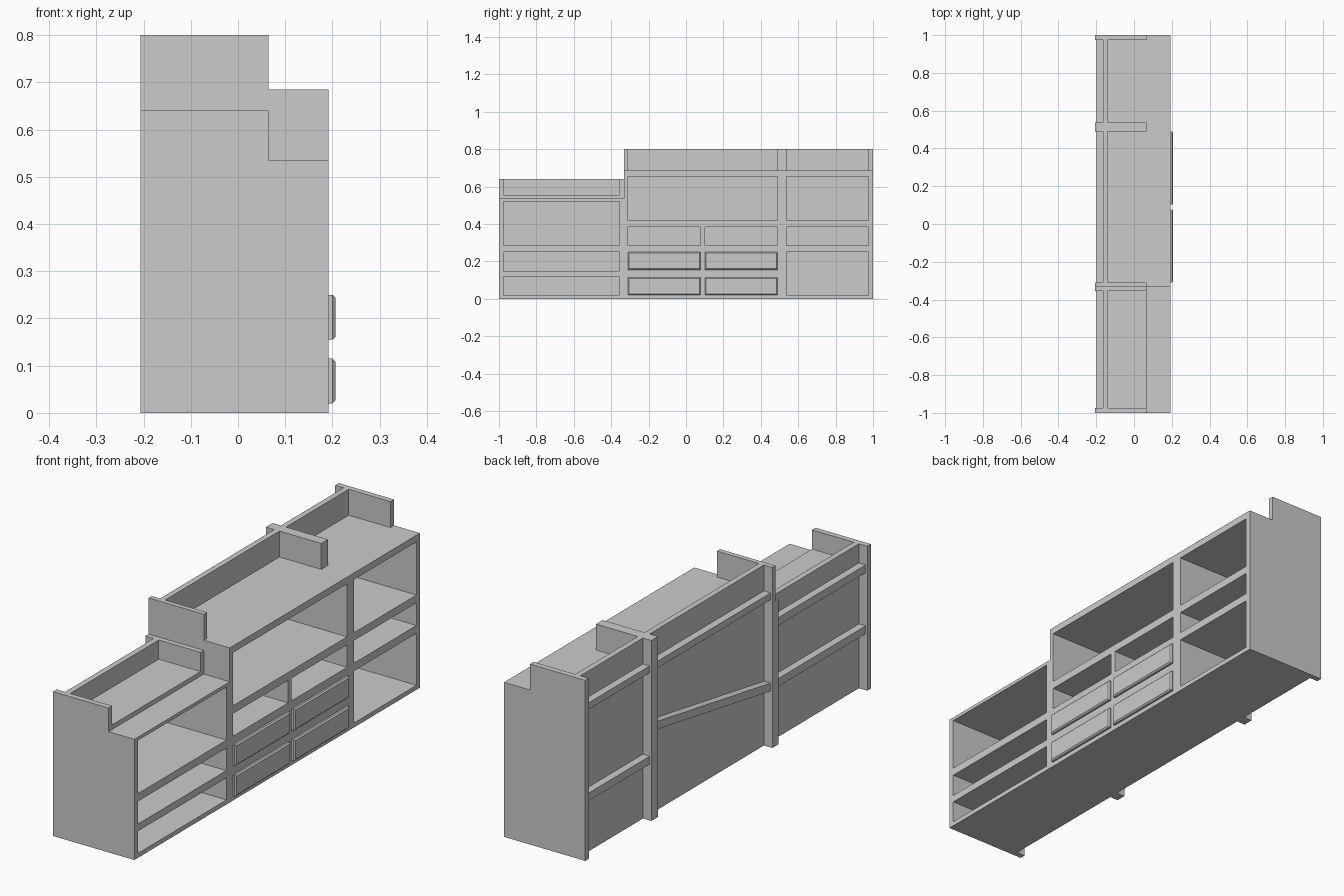
import bpy, bmesh

if "Cube" in bpy.data.objects:
    bpy.data.objects.remove(bpy.data.objects["Cube"])

BACK, FRONT, FIN = -0.206, 0.192, 0.065    # wall back, wall front, upper fin front
PB, PF = -0.165, -0.14                     # back panel
RAIL = -0.198                              # back rails sit just inside the posts


def extrude(name, profile, vec):
    """Extrude a planar 3D profile along vec."""
    bm = bmesh.new()
    f = bm.faces.new([bm.verts.new(p) for p in profile])
    r = bmesh.ops.extrude_face_region(bm, geom=[f])
    vs = [v for v in r["geom"] if isinstance(v, bmesh.types.BMVert)]
    bmesh.ops.translate(bm, verts=vs, vec=vec)
    bmesh.ops.recalc_face_normals(bm, faces=bm.faces)
    me = bpy.data.meshes.new(name)
    bm.to_mesh(me)
    bm.free()
    ob = bpy.data.objects.new(name, me)
    bpy.context.collection.objects.link(ob)
    return ob


def box(name, x0, x1, y0, y1, z0, z1):
    return extrude(name, [(x0, y0, z0), (x1, y0, z0), (x1, y1, z0), (x0, y1, z0)], (0, 0, z1 - z0))


def wall(name, y0, y1, step, top):
    """Upright with a stepped front corner."""
    pts = [(BACK, 0), (FRONT, 0), (FRONT, step), (FIN, step), (FIN, top), (BACK, top)]
    return extrude(name, [(x, y0, z) for x, z in pts], (0, y1 - y0, 0))


LOW, HIGH = (0.535, 0.64), (0.685, 0.80)
A, B, C = (-0.975, -0.355), (-0.31, 0.49), (0.537, 0.975)   # three bays along y

# Uprights
wall("low_end_wall", -1, A[0], *LOW)
wall("low_inner_wall", A[1], -0.332, *LOW)
wall("high_inner_wall", -0.332, B[0], *HIGH)
wall("high_divider", B[1], C[0], *HIGH)
wall("high_end_wall", C[1], 1, *HIGH)

# Back panels, base, shelves and back rails of each bay
SH1, SH2, TOP = (0.25, 0.285), (0.385, 0.42), (0.655, 0.685)
for bay, (y0, y1), top, shelves in (
        ("low", A, 0.64, [(0.118, 0.15), SH1]),
        ("middle", B, 0.80, [(0.115, 0.155), SH1, SH2, TOP]),
        ("tall", C, 0.80, [SH1, SH2, TOP])):
    box(bay + "_back_panel", PB, PF, y0, y1, 0, top)
    box(bay + "_base", PF, FRONT, y0, y1, 0, 0.02)
    for z0, z1 in shelves:
        box(bay + "_shelf", PF, FRONT, y0, y1, z0, z1)

# Low bay top with raised tray floor
box("low_top", FIN, FRONT, *A, 0.52, 0.535)
box("low_tray_floor", PF, FIN, *A, 0.52, 0.555)

# Back rails and the sloping brace
for y, z in ((A, SH1), (A, (0.52, 0.555)), (B, TOP), (C, SH1), (C, TOP)):
    box("back_rail", RAIL, PB, *y, *z)
extrude("back_brace", [(RAIL, B[0], SH1[0]), (RAIL, B[1], SH2[0]),
                       (RAIL, B[1], SH2[1]), (RAIL, B[0], SH1[1])], (PB - RAIL, 0, 0))

# Middle bay partitions
for z0, z1 in ((0.02, 0.115), (0.155, 0.25), (0.285, 0.385)):
    box("middle_partition", PF, FRONT, 0.077, 0.102, z0, z1)

# Drawers with chamfered fronts
for y0, y1 in ((B[0], 0.077), (0.102, B[1])):
    for z0, z1 in ((0.02, 0.115), (0.155, 0.25)):
        d = box("drawer", PF, 0.206, y0, y1, z0, z1)
        bm = bmesh.new()
        bm.from_mesh(d.data)
        edges = [e for e in bm.edges if all(v.co.x > 0.2 for v in e.verts)]
        bmesh.ops.bevel(bm, geom=edges, offset=0.006, segments=1, affect='EDGES')
        bm.to_mesh(d.data)
        bm.free()
